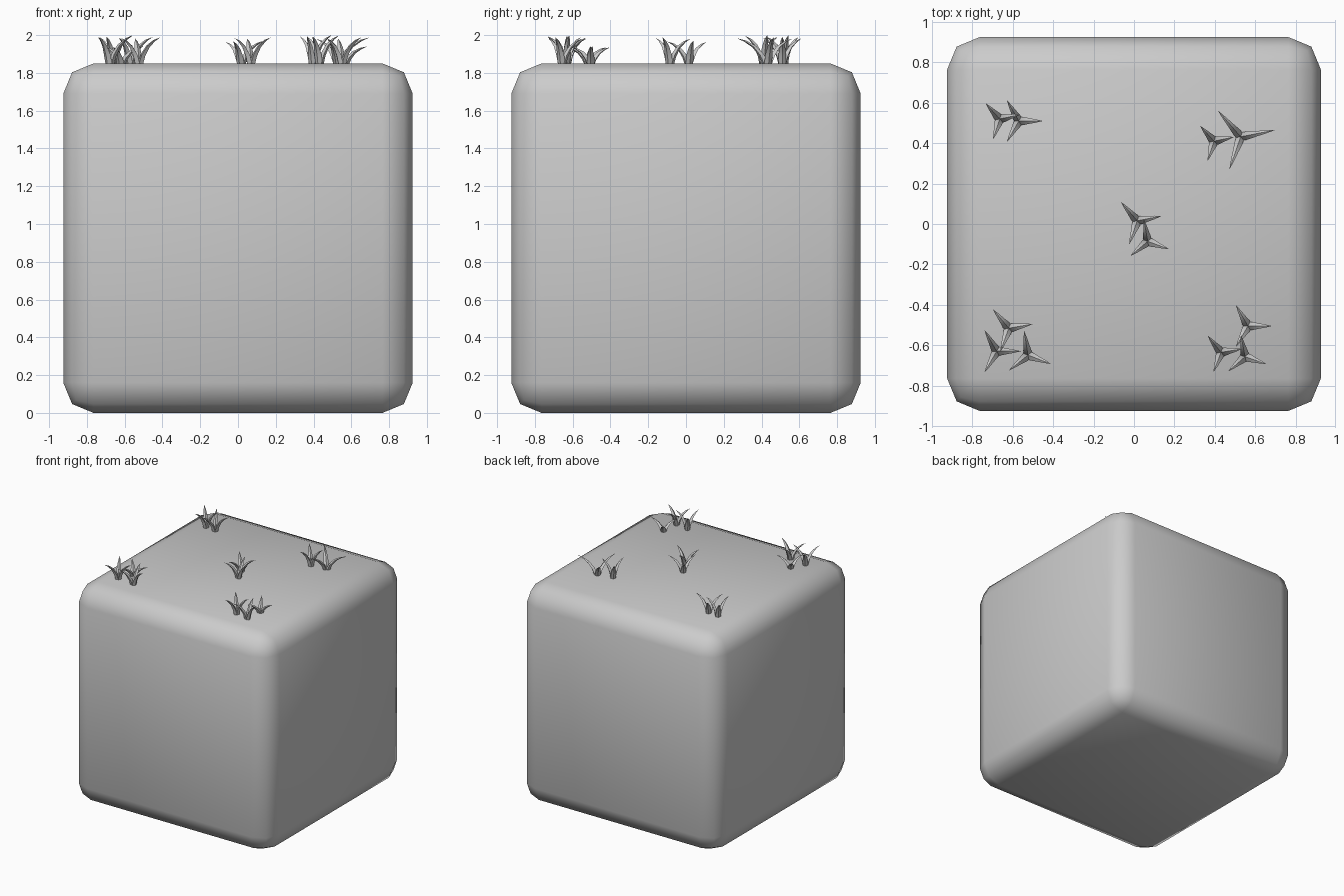
import bpy, bmesh
from math import radians, cos, sin
from mathutils import Vector

if "Cube" in bpy.data.objects:
    bpy.data.objects.remove(bpy.data.objects["Cube"])

TOP = 1.85

# Rounded block: cube with a two-step rounded bevel
bpy.ops.mesh.primitive_cube_add(size=1.85, location=(0, 0, TOP / 2))
block = bpy.context.object
block.name = "rounded_block"
bev = block.modifiers.new("round_edges", "BEVEL")
bev.width = 0.16
bev.segments = 2
bpy.ops.object.modifier_apply(modifier=bev.name)
bpy.ops.object.shade_smooth()


def add_blade(bm, angle, reach, height):
    """Tapering four-sided blade that rises and curls outward."""
    out = Vector((cos(angle), sin(angle), 0))
    side = Vector((-sin(angle), cos(angle), 0))
    up = Vector((0, 0, 1))
    # along-reach, along-height, half width, half thickness
    path = [(0.06, -0.05, 0.020, 0.016), (0.20, 0.33, 0.020, 0.014),
            (0.43, 0.66, 0.014, 0.010), (0.72, 0.88, 0.008, 0.006)]
    rings = []
    for r, h, w, t in path:
        c = out * (r * reach) + up * (h * height)
        n = (out * 0.85 - up * 0.5) * t
        rings.append([bm.verts.new(c + o) for o in (side * w, n, -side * w, -n)])
    tip = bm.verts.new(out * reach + up * height)
    bm.faces.new(rings[0])
    for a, b in zip(rings, rings[1:]):
        for i in range(4):
            j = (i + 1) % 4
            bm.faces.new((a[i], a[j], b[j], b[i]))
    for i in range(4):
        bm.faces.new((rings[-1][i], rings[-1][(i + 1) % 4], tip))


def add_tuft(index, x, y, reach, turn, height):
    """Three blades spread evenly around one root."""
    bm = bmesh.new()
    for k, scale in enumerate((1.0, 0.95, 0.97)):
        add_blade(bm, radians(turn + 120 * k), reach, height * scale)
    bmesh.ops.recalc_face_normals(bm, faces=bm.faces)
    mesh = bpy.data.meshes.new("grass_tuft")
    bm.to_mesh(mesh)
    bm.free()
    ob = bpy.data.objects.new(f"grass_tuft_{index}", mesh)
    ob.location = (x, y, TOP)
    bpy.context.collection.objects.link(ob)
    bpy.ops.object.select_all(action="DESELECT")
    ob.select_set(True)
    bpy.context.view_layer.objects.active = ob
    bpy.ops.object.shade_smooth_by_angle(angle=radians(40))


# Grass tufts: x, y, reach, turn, height
tufts = [
    (0.016, 0.016, 0.124, 11, 0.12), (0.068, -0.086, 0.112, -20, 0.138),
    (-0.665, 0.52, 0.105, 12, 0.148), (-0.57, 0.51, 0.119, 0, 0.14),
    (0.528, 0.432, 0.173, 11, 0.138), (0.396, 0.41, 0.102, 12, 0.15),
    (-0.62, -0.516, 0.122, 10, 0.09), (-0.68, -0.63, 0.12, 0, 0.145),
    (-0.525, -0.649, 0.122, -21, 0.138),
    (0.564, -0.505, 0.119, 0, 0.09), (0.431, -0.635, 0.105, 9, 0.148),
    (0.55, -0.657, 0.11, -19, 0.138),
]
for i, t in enumerate(tufts, 1):
    add_tuft(i, *t)
